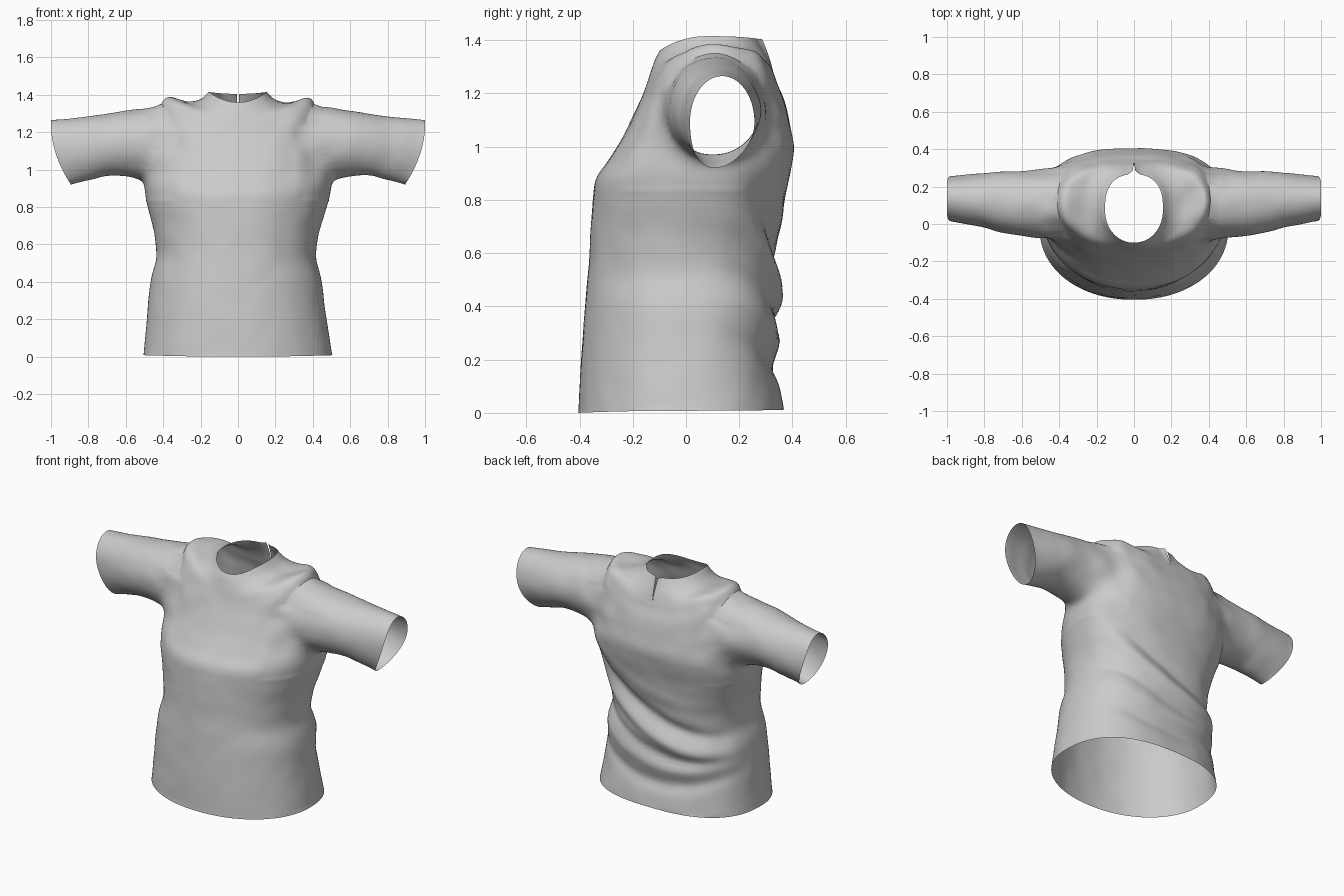
import bpy, bmesh, math
from mathutils import Vector, noise

if "Cube" in bpy.data.objects:
    bpy.data.objects.remove(bpy.data.objects["Cube"])

COLS, STEPS = 120, 9

# Torso rings: half width, front y, back y, side y, then z at front, side, back
TORSO = [
    (.505, -.405, .368, -.02, .000, .008, .012),
    (.480, -.395, .340, -.02, .20, .20, .20),
    (.458, -.380, .345, -.01, .40, .40, .40),
    (.428, -.367, .340, .00, .54, .53, .53),
    (.440, -.358, .345, .02, .68, .66, .66),
    (.475, -.350, .370, .05, .80, .79, .80),
    (.503, -.337, .395, .08, .88, .89, .92),
    (.500, -.290, .405, .10, .95, .99, 1.00),
    (.475, -.235, .390, .12, 1.04, 1.12, 1.08),
    (.455, -.187, .370, .12, 1.14, 1.24, 1.17),
    (.420, -.157, .345, .12, 1.21, 1.34, 1.23),
    (.370, -.142, .330, .12, 1.25, 1.385, 1.27),
    (.270, -.125, .310, .12, 1.30, 1.36, 1.32),
    (.200, -.115, .290, .10, 1.33, 1.375, 1.36),
    (.155, -.100, .265, .08, 1.36, 1.415, 1.405),
]

# Sleeve rings: x at top, x at bottom, front y, back y, top z, bottom z
SLEEVE = [
    (.45, .53, -.075, .295, 1.335, .945),
    (.50, .57, -.072, .285, 1.328, .957),
    (.60, .64, -.060, .280, 1.315, .968),
    (.70, .71, -.043, .280, 1.300, .967),
    (.80, .77, -.018, .272, 1.285, .952),
    (.90, .83, -.002, .265, 1.274, .938),
    (1.00, .893, .015, .257, 1.265, .920),
]

# Back folds: z at the middle, slope, curvature, depth, width
FOLDS = [
    (.57, .42, .50, -.026, .045),
    (.46, .40, .50, .020, .040),
    (.35, .25, .55, -.016, .035),
    (.27, .12, .60, .012, .035),
    (.16, .05, .60, -.018, .040),
    (.72, .30, .60, .006, .045),
]


def spline(rows, steps):
    out = []
    for i in range(len(rows) - 1):
        a, b, c, d = (rows[min(max(i + k, 0), len(rows) - 1)] for k in (-1, 0, 1, 2))
        for s in range(steps):
            t = s / steps
            out.append([q + .5 * t * (r - p + t * (2*p - 5*q + 4*r - u + t * (3*(q - r) + u - p)))
                        for p, q, r, u in zip(a, b, c, d)])
    out.append(list(rows[-1]))
    return out


def torso_point(row, j):
    w, yf, yb, ys, zf, zs, zb = row
    a = math.pi / 2 + math.tau * j / COLS
    c, s = math.cos(a), math.sin(a)
    back = s > 0
    n = 2.5 if back else 2.1
    ux = math.copysign(abs(c) ** (2 / n), c)
    uy = abs(s) ** (2 / n)
    y = ys + ((yb if back else yf) - ys) * uy
    mid = zb if back else zf
    z = mid + (zs - mid) * ux * ux
    x = w * ux
    if back:
        # folds fade toward the sides of the back
        for z0, slope, curve, depth, width in FOLDS:
            d = (z - z0 - slope * x - curve * x * x) / width
            y += depth * math.exp(-d * d) * uy
    # narrow slit at the back of the neck
    if back and z > 1.27:
        y += .02 * math.exp(-(x / .022) ** 2) * (z - 1.27) / .13
    if j in (0, COLS) and z > 1.27:
        x += (-1 if j == 0 else 1) * .006 * (z - 1.27) / .13
    if z < .9:
        x -= .01 * math.sin(math.pi * z / .9)
    return Vector((x, y, z))


def relax(bm, verts, rounds):
    for _ in range(rounds):
        bmesh.ops.smooth_vert(bm, verts=list(verts), factor=.5,
                              use_axis_x=True, use_axis_y=True, use_axis_z=True)


def add_sleeve(bm, side):
    cy, cz, ry, rz = .112, 1.148, .184, .202
    # cut the armhole
    bmesh.ops.delete(bm, geom=[v for v in bm.verts if v.co.x * side > .28 and
                     ((v.co.y - cy) / ry) ** 2 + ((v.co.z - cz) / rz) ** 2 < 1], context='VERTS')
    edges = [e for e in bm.edges if e.is_boundary and
             all(v.co.x * side > .26 and v.co.z > .5 for v in e.verts)]
    ring = {v for e in edges for v in e.verts}
    beside = {v: [e.other_vert(v) for e in v.link_edges if e.is_boundary] for v in ring}
    # relax its edge into a smooth oval
    for _ in range(30):
        avg = {v: (v.co + sum((w.co for w in beside[v]), Vector())) / (1 + len(beside[v]))
               for v in ring}
        for v, co in avg.items():
            a = math.atan2((co.z - cz) / rz, (co.y - cy) / ry)
            v.co = (co.x, cy + ry * math.cos(a), cz + rz * math.sin(a))
    angle = {v: math.atan2((v.co.z - cz) / rz, (v.co.y - cy) / ry) for v in ring}
    near = set(ring)
    for _ in range(4):
        near |= {e.other_vert(v) for v in near for e in v.link_edges}
    relax(bm, near - ring, 8)
    # run the sleeve out from the armhole edge
    pairs = [tuple(e.verts) for e in edges]
    last = {v: v for v in ring}
    for xt, xb, yf, yb, zt, zb in spline(SLEEVE, 4):
        new = {}
        for v, a in angle.items():
            c, s = math.cos(a), math.sin(a)
            z = (zt + zb) / 2 + (zt - zb) / 2 * s
            x = (xt + xb) / 2 + (xt - xb) / 2 * s + .03 * c * c * max(0, xt - .5) * 2
            y = (yf + yb) / 2 + (yb - yf) / 2 * c - .05 * max(0, -s) ** 2 * (xt - .4)
            new[v] = bm.verts.new((x * side, y, z))
        for p, q in pairs:
            bm.faces.new((last[p], last[q], new[q], new[p]))
        last = new
    # blend the armpit and chest into the sleeve
    relax(bm, [v for v in bm.verts if .33 < v.co.x * side < .62 and
               .84 < v.co.z < 1.24 and v.co.y < .36], 25)


# Shirt body
bm = bmesh.new()
grid = [[bm.verts.new(torso_point(row, j)) for j in range(COLS + 1)]
        for row in spline(TORSO, STEPS)]
for lo, hi in zip(grid, grid[1:]):
    for j in range(COLS):
        bm.faces.new((lo[j], lo[j + 1], hi[j + 1], hi[j]))
bmesh.ops.remove_doubles(bm, verts=bm.verts[:], dist=.0004)

# Sleeves
for side in (1, -1):
    add_sleeve(bm, side)

# Small cloth ripples, strongest around the shoulders
bmesh.ops.recalc_face_normals(bm, faces=bm.faces[:])
bm.normal_update()
for v in bm.verts:
    if not v.is_boundary:
        near = math.exp(-((abs(v.co.x) - .38) / .15) ** 2) * max(0, min(1, (v.co.z - .9) / .2))
        v.co += v.normal * noise.noise(v.co * 9) * (.003 + .009 * near)

mesh = bpy.data.meshes.new("shirt")
bm.to_mesh(mesh)
bm.free()
shirt = bpy.data.objects.new("shirt", mesh)
bpy.context.collection.objects.link(shirt)
bpy.context.view_layer.objects.active = shirt
shirt.select_set(True)
bpy.ops.object.shade_smooth_by_angle(angle=math.radians(40))
